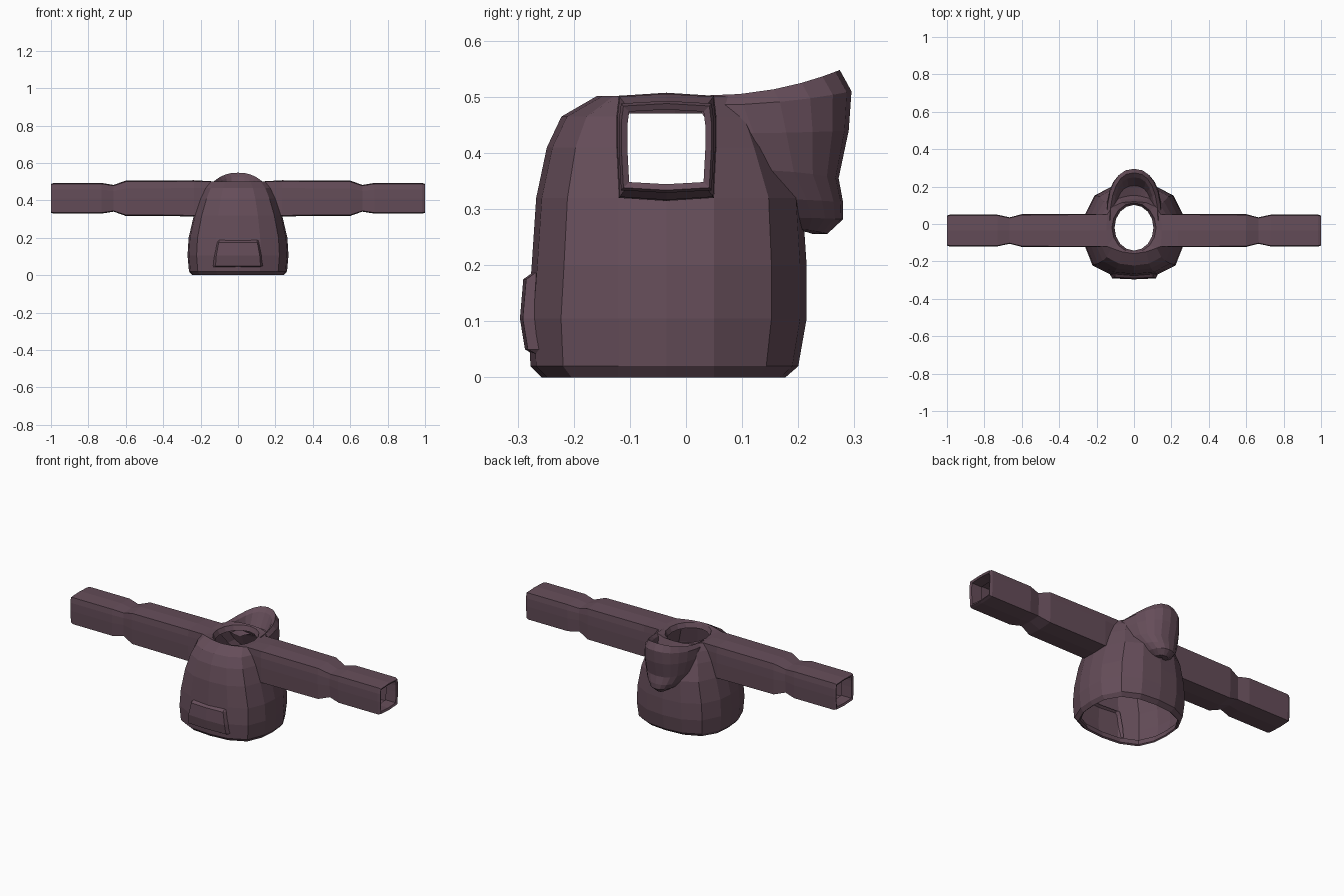
import bpy, bmesh, math

if "Cube" in bpy.data.objects:
    bpy.data.objects.remove(bpy.data.objects["Cube"], do_unlink=True)

mat = bpy.data.materials.new("plum cloth")
mat.use_nodes = True
COL = (0.130, 0.074, 0.100, 1)
mat.diffuse_color = COL
bsdf = next(n for n in mat.node_tree.nodes if n.type == 'BSDF_PRINCIPLED')
bsdf.inputs["Base Color"].default_value = COL
bsdf.inputs["Roughness"].default_value = 0.9


def finish(bm, name):
    bmesh.ops.recalc_face_normals(bm, faces=bm.faces)
    me = bpy.data.meshes.new(name)
    bm.to_mesh(me)
    bm.free()
    me.materials.append(mat)
    ob = bpy.data.objects.new(name, me)
    bpy.context.collection.objects.link(ob)
    return ob


def loft(bm, rings, closed=True, skip=None):
    """Skin rows of points with quads; skip(face centre) leaves holes."""
    vs = [[bm.verts.new(p) for p in r] for r in rings]
    for a, b in zip(vs, vs[1:]):
        n = len(a)
        for i in range(n if closed else n - 1):
            j = (i + 1) % n
            quad = (a[i], a[j], b[j], b[i])
            c = sum((v.co for v in quad), quad[0].co * 0) / 4
            if not (skip and skip(c)):
                bm.faces.new(quad)
    return vs


# Torso cross-sections: 16 points, side points fixed in y for the armholes
XF = (0, .45, .82, .97, 1, .97, .78, .42, 0)


def torso_ring(z, w, f, b):
    ys = (-f, -f + .01, -.035 - (f - .035) * .76, -.12, -.035, .05,
          .05 + (b - .05) * .62, .05 + (b - .05) * .93, b)
    half = [(x * w, y, z) for x, y in zip(XF, ys)]
    return half + [(-x, y, z) for x, y, z in half[7:0:-1]]


def oval_ring(z, rx, ry, cy):
    return [(rx * math.sin(k * math.pi / 8), cy - ry * math.cos(k * math.pi / 8), z)
            for k in range(16)]


rings = [torso_ring(*r) for r in (
    (.035, .245, .255, .18), (.005, .238, .248, .172),    # inner hem
    (0, .245, .257, .177), (.02, .262, .277, .2),         # hem
    (.105, .27, .282, .215), (.2, .264, .275, .215),
    (.32, .236, .267, .207), (.41, .205, .248, .165),
    (.465, .178, .222, .135), (.502, .148, .158, .12))]
rings += [oval_ring(.497, .118, .133, -.02), oval_ring(.47, .104, .122, -.02)]  # collar


def armhole(c):
    return abs(c.x) > .13 and -.12 < c.y < .05 and .32 < c.z < .495


bm = bmesh.new()
vs = loft(bm, rings, skip=armhole)

# Sleeves grow out of the armhole loops: (x, y scale, z scale)
CY, CZ = -.035, .411
STATIONS = ((.235, 1, 1), (.6, .98, .98), (.665, .79, .74), (.73, .95, .85),
            (.985, .95, .85), (1, .9, .8), (.995, .78, .69), (.93, .78, .69))
for s in (1, -1):
    cols = (3, 4, 5) if s > 0 else (13, 12, 11)
    loop = [vs[6][c] for c in cols] + [vs[k][cols[2]] for k in (7, 8)]
    loop += [vs[9][c] for c in reversed(cols)] + [vs[k][cols[0]] for k in (8, 7)]
    base = [v.co.copy() for v in loop]
    prev = loop
    for x, sy, sz in STATIONS:
        new = []
        for p in base:
            # slight bulge at the middle of each side
            by = 1.05 if .33 < p.z < .49 else 1
            bz = 1.06 if abs(p.y - CY) < .02 else 1
            new.append(bm.verts.new((s * x, CY + (p.y - CY) * sy * by,
                                     CZ + (p.z - CZ) * sz * bz)))
        for i in range(len(loop)):
            j = (i + 1) % len(loop)
            bm.faces.new((prev[i], prev[j], new[j], new[i]))
        prev = new
finish(bm, "jacket_body_and_sleeves")

# Hood: horseshoe rows (half width, front y, back y, side z, back z)
HOOD = ((.05, .09, .15, .43, .43), (.095, .07, .205, .45, .45),
        (.112, .03, .25, .49, .525), (.128, .02, .274, .502, .548),
        (.146, .02, .295, .485, .51), (.148, .05, .29, .435, .44),
        (.135, .10, .272, .37, .355), (.105, .14, .28, .318, .312),
        (.075, .16, .28, .285, .282), (.04, .18, .252, .265, .256),
        (.01, .19, .225, .262, .256))
rows = []
for a, y0, yb, zs, zb in HOOD:
    row = []
    for k in range(13):
        t = math.pi * k / 12
        q = math.sin(t)
        row.append((a * math.copysign(abs(math.cos(t)) ** .85, math.cos(t)),
                    y0 + (yb - y0) * q ** .9, zs + (zb - zs) * q * q))
    rows.append(row)
bm = bmesh.new()
loft(bm, rows, closed=False)
finish(bm, "hood")

# Front pouch pocket, edges sunk into the torso
bm = bmesh.new()
rows = []
for z, d, wide in ((.036, .262, .14), (.05, .287, .14), (.105, .296, .135),
                   (.175, .29, .12), (.195, .262, .115)):
    rows.append([(x * wide, -(.25 if abs(x) == 1 else d - .006 * abs(x)), z)
                 for x in (-1, -.86, 0, .86, 1)])
loft(bm, rows, closed=False)
finish(bm, "front_pocket")
